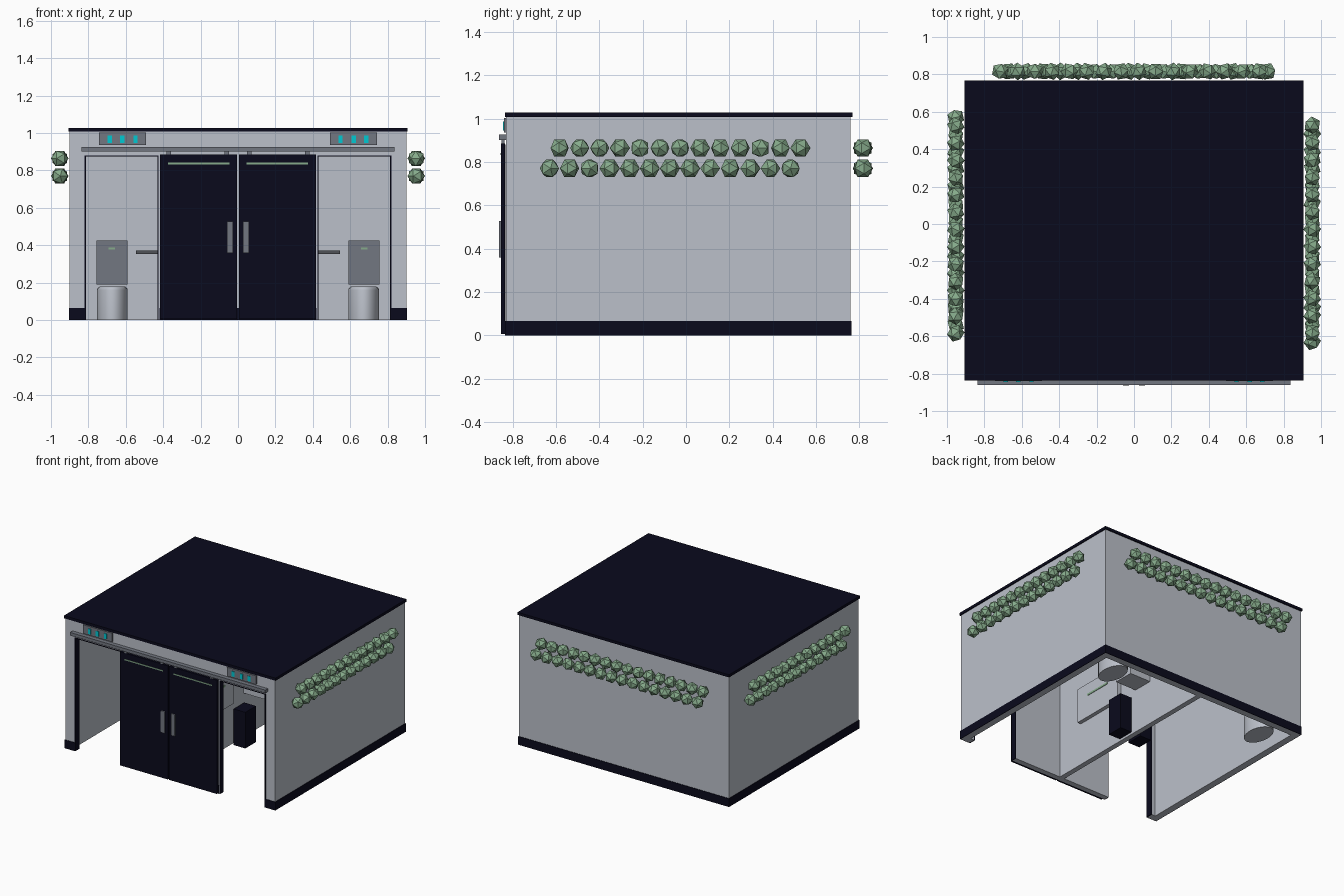
import bpy, bmesh, math, random
from mathutils import Matrix, Vector

random.seed(4)
if "Cube" in bpy.data.objects:
    bpy.data.objects.remove(bpy.data.objects["Cube"], do_unlink=True)


def material(name, rgb):
    m = bpy.data.materials.new(name)
    m.use_nodes = True
    m.diffuse_color = (*rgb, 1)
    m.node_tree.nodes["Principled BSDF"].inputs["Base Color"].default_value = (*rgb, 1)
    return m


WALL = material("pale grey wall", (0.5, 0.53, 0.59))
DARK = material("midnight blue", (0.003, 0.003, 0.012))
METAL = material("mid grey metal", (0.17, 0.185, 0.22))
BAR = material("dark grey metal", (0.08, 0.085, 0.095))
GREEN = material("soft green", (0.24, 0.41, 0.26))
CYAN = material("bright cyan", (0.0, 0.58, 0.65))


def finish(name, bm, mat):
    me = bpy.data.meshes.new(name)
    bm.to_mesh(me)
    bm.free()
    me.materials.append(mat)
    ob = bpy.data.objects.new(name, me)
    bpy.context.collection.objects.link(ob)
    return ob


def box(name, mat, x, y, z, bevel=0):
    """Box from its (low, high) extents along each axis."""
    ends = [sorted(e) for e in (x, y, z)]
    centre = Vector([(a + b) / 2 for a, b in ends])
    size = [b - a for a, b in ends]
    bm = bmesh.new()
    bmesh.ops.create_cube(bm, size=1, matrix=Matrix.Translation(centre) @ Matrix.Diagonal((*size, 1)))
    if bevel:
        bmesh.ops.bevel(bm, geom=bm.edges[:], offset=bevel, segments=2, affect='EDGES', profile=0.5)
    return finish(name, bm, mat)


def pair(name, mat, x, y, z, bevel=0):
    """The same box on the left (+x) and mirrored on the right."""
    box("left_" + name, mat, x, y, z, bevel)
    box("right_" + name, mat, (-x[0], -x[1]), y, z, bevel)


FRONT, BACK, SIDE, TOP = -0.83, 0.76, 0.9, 1.01
HEAD = 0.88      # underside of the lintel
SKIRT = 0.065    # height of the dark base band

# Shell
box("roof", DARK, (-0.907, 0.907), (-0.836, 0.768), (TOP - 0.003, 1.028))
box("back_wall", WALL, (-SIDE, SIDE), (BACK - 0.05, BACK), (0, TOP))
box("lintel", WALL, (-SIDE, SIDE), (FRONT, FRONT + 0.05), (HEAD, TOP))
box("dividing_wall", WALL, (-0.02, 0.02), (FRONT + 0.04, BACK - 0.05), (0, TOP))
box("door_backing", WALL, (-0.424, 0.424), (FRONT, FRONT + 0.04), (0, HEAD))
pair("side_wall", WALL, (SIDE - 0.05, SIDE), (FRONT + 0.05, BACK - 0.05), (0, TOP))
pair("front_post", WALL, (0.82, SIDE), (FRONT, FRONT + 0.05), (0, HEAD))

# Base band
box("back_skirt", DARK, (-SIDE, SIDE), (BACK, BACK + 0.004), (0, SKIRT))
box("door_skirt", DARK, (-0.42, 0.42), (FRONT - 0.004, FRONT), (0, SKIRT))
pair("side_skirt", DARK, (SIDE, SIDE + 0.004), (FRONT - 0.004, BACK + 0.004), (0, SKIRT))
pair("post_skirt", DARK, (0.815, SIDE), (FRONT - 0.004, FRONT), (0, SKIRT))

# Dark trim round the two openings
pair("outer_trim", DARK, (0.812, 0.82), (FRONT - 0.003, FRONT + 0.05), (0, HEAD))
pair("inner_trim", DARK, (0.424, 0.43), (FRONT - 0.003, FRONT + 0.04), (0, HEAD))
pair("top_trim", DARK, (0.43, 0.812), (FRONT - 0.003, FRONT + 0.05), (HEAD - 0.006, HEAD))

# Sliding doors hung from a rail
pair("door", DARK, (0.005, 0.416), (-0.853, -0.836), (0.005, 0.886))
pair("door_stripe", GREEN, (0.045, 0.375), (-0.856, -0.852), (0.832, 0.841))
pair("door_handle", METAL, (0.026, 0.06), (-0.863, -0.852), (0.358, 0.528), 0.003)
box("door_rail", METAL, (-0.837, 0.837), (-0.862, -0.828), (0.902, 0.926))
for x in (0.06, 0.37):
    pair("door_hanger", METAL, (x - 0.012, x + 0.012), (-0.852, -0.838), (0.88, 0.905))

# Signs above the rail
pair("sign", METAL, (0.493, 0.743), (-0.84, -0.828), (0.935, 1.003))
for x in (0.548, 0.618, 0.685):
    pair("sign_light", CYAN, (x - 0.012, x + 0.012), (-0.844, -0.839), (0.946, 0.986))

# Fittings of the two rooms
pair("backrest", METAL, (0.59, 0.757), (0.62, 0.712), (0.19, 0.424))
pair("backrest_mark", GREEN, (0.657, 0.693), (0.615, 0.621), (0.376, 0.388))
pair("grab_bar", BAR, (0.3, 0.546), (0.66, 0.712), (0.354, 0.372))
pair("waste_bin", DARK, (0.04, 0.14), (-0.11, 0.02), (0, 0.28))
pair("wash_basin", WALL, (0.02, 0.2), (0.04, 0.2), (0.34, 0.42))
pair("wall_cabinet", WALL, (0.02, 0.05), (-0.56, -0.12), (0.33, 0.6))
pair("cabinet_stripe", GREEN, (0.05, 0.054), (-0.45, -0.23), (0.5, 0.515))

# Toilet bowls: oval drums with a rounded rim
for side, sign in (("left", 1), ("right", -1)):
    bm = bmesh.new()
    place = Matrix.Translation((sign * 0.672, 0.57, 0.09)) @ Matrix.Diagonal((0.082, 0.13, 1, 1))
    bmesh.ops.create_cone(bm, cap_ends=True, segments=32, radius1=1, radius2=1, depth=0.18, matrix=place)
    rim = [e for e in bm.edges if all(v.co.z > 0.17 for v in e.verts)]
    bmesh.ops.bevel(bm, geom=rim, offset=0.02, segments=3, affect='EDGES', profile=0.5)
    bowl = finish(side + "_toilet_bowl", bm, WALL)
    bpy.ops.object.select_all(action='DESELECT')
    bowl.select_set(True)
    bpy.context.view_layer.objects.active = bowl
    bpy.ops.object.shade_smooth_by_angle(angle=math.radians(40))


# Rows of faceted shrubs, each standing on an edge and turned at random
def shrub_row(name, start, end, count):
    bm = bmesh.new()
    tilt = Matrix.Rotation(-math.radians(31.72), 4, 'Y')
    for i in range(count):
        spot = Vector(start).lerp(Vector(end), i / (count - 1))
        turn = Matrix.Rotation(random.uniform(0, math.tau), 4, 'Z')
        bmesh.ops.create_icosphere(bm, subdivisions=1, radius=0.047,
                                   matrix=Matrix.Translation(spot) @ turn @ tilt)
    finish(name, bm, GREEN)


HIGH, LOW, OUT = 0.864, 0.77, 0.953
shrub_row("left_upper_shrubs", (OUT, -0.583, HIGH), (OUT, 0.528, HIGH), 13)
shrub_row("left_lower_shrubs", (OUT, -0.63, LOW), (OUT, 0.482, LOW), 13)
shrub_row("right_upper_shrubs", (-OUT, -0.585, HIGH), (-OUT, 0.525, HIGH), 13)
shrub_row("right_lower_shrubs", (-OUT, -0.54, LOW), (-OUT, 0.57, LOW), 13)
shrub_row("back_upper_shrubs", (-0.715, 0.816, HIGH), (0.67, 0.816, HIGH), 16)
shrub_row("back_lower_shrubs", (-0.67, 0.816, LOW), (0.715, 0.816, LOW), 16)
